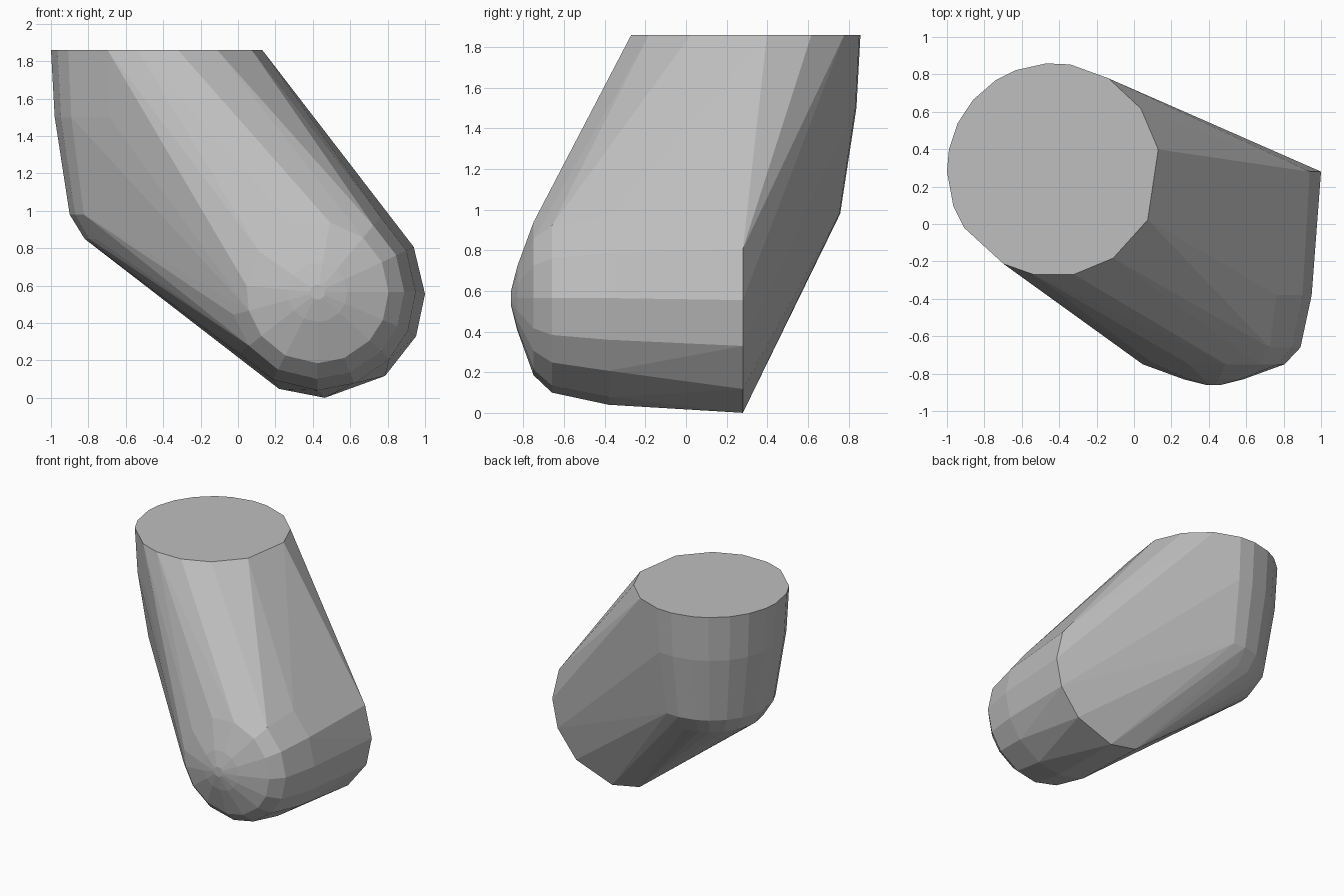
import bpy, bmesh
from math import radians, sin, cos
from mathutils import Vector

if "Cube" in bpy.data.objects:
    bpy.data.objects.remove(bpy.data.objects["Cube"])

# Uneven facet angles around the upright barrel and the front barrel
UPPER = [181, 169, 154, 139, 123, 111, 94, 81, 59, 35, 11, -28, -56, -79, -101, -118, -147, -160]
DISC = [27, 0, -24, -52, -88, -114, 60, 100, 140, 180, 215]
NOSE = [0, 25, 50, 80, 110, 145, 175, 195, 218, 243, 270, 292, 317, 337]

# (distance along the axis, radius) for each barrel
UPPER_RINGS = [(1.86, 0.57), (1.5, 0.55), (0.98, 0.47), (0.85, 0.39)]
NOSE_RINGS = [(-0.38, 0.525), (-0.66, 0.465), (-0.75, 0.38), (-0.83, 0.16), (-0.86, 0.04)]


def ring(bm, centre, u, v, radius, angles):
    for a in map(radians, angles):
        bm.verts.new(centre + radius * (cos(a) * u + sin(a) * v))


X, Y, Z = Vector((1, 0, 0)), Vector((0, 1, 0)), Vector((0, 0, 1))
bm = bmesh.new()

# Upright barrel with a flat round top
for z, r in UPPER_RINGS:
    ring(bm, Vector((-0.43, 0.29, z)), X, Y, r, UPPER)

# Front barrel: flat back disc and domed nose
ring(bm, Vector((0.445, 0.28, 0.555)), X, Z, 0.555, DISC)
for y, r in NOSE_RINGS:
    ring(bm, Vector((0.425, y, 0.565)), X, Z, r, NOSE)

# Stretch one skin over both barrels
hull = bmesh.ops.convex_hull(bm, input=bm.verts)
loose = [v for v in bm.verts if not v.link_faces]
bmesh.ops.delete(bm, geom=loose, context='VERTS')
bmesh.ops.dissolve_limit(bm, angle_limit=radians(1), verts=bm.verts, edges=bm.edges)
bmesh.ops.recalc_face_normals(bm, faces=bm.faces)

mesh = bpy.data.meshes.new("hull_body")
bm.to_mesh(mesh)
bm.free()

# Plain grey
grey = bpy.data.materials.new("grey")
grey.use_nodes = True
colour = (0.52, 0.52, 0.52, 1)
grey.diffuse_color = colour
grey.node_tree.nodes["Principled BSDF"].inputs["Base Color"].default_value = colour
mesh.materials.append(grey)

body = bpy.data.objects.new("hull_body", mesh)
bpy.context.collection.objects.link(body)
